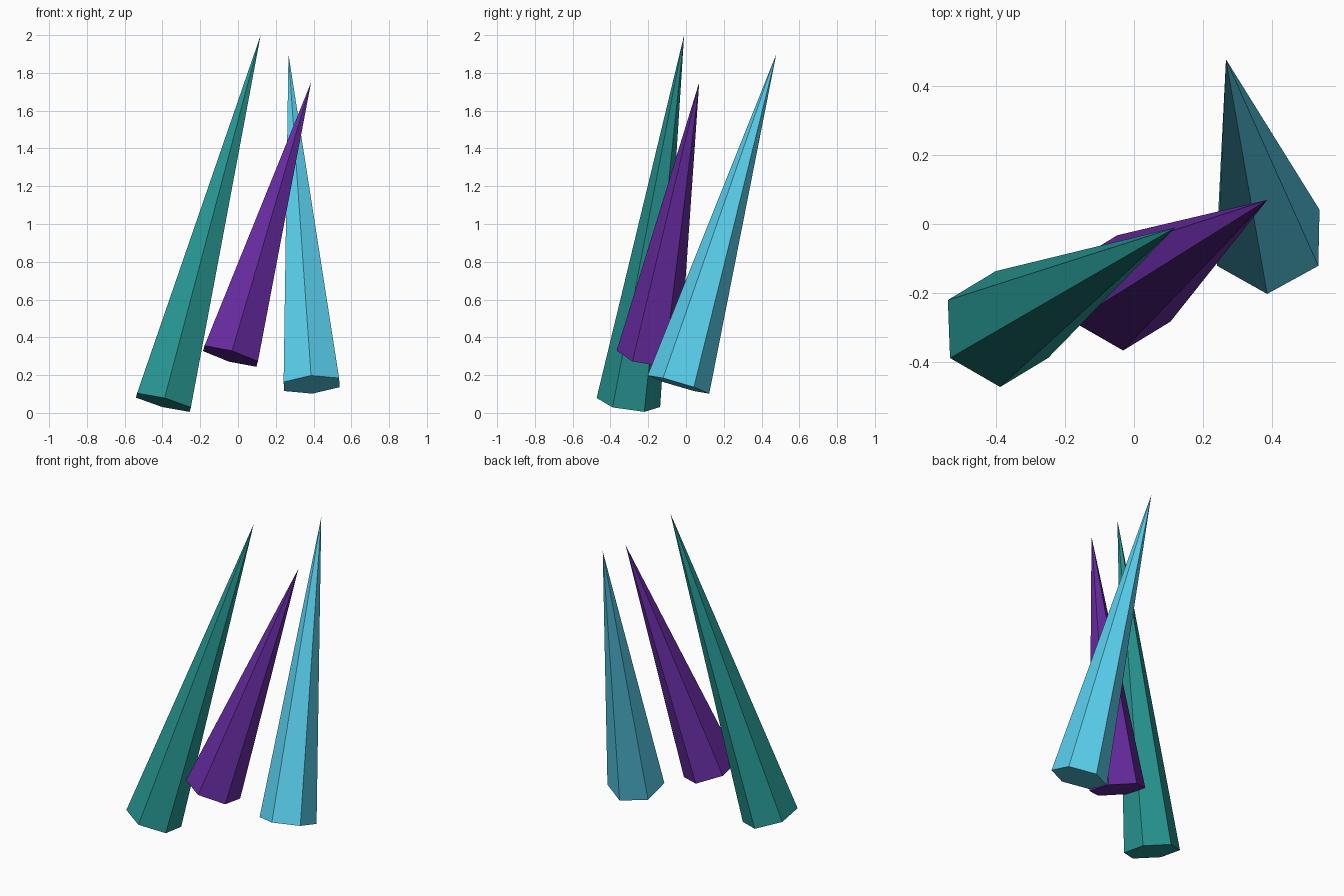
import bpy
import math
from mathutils import Vector

if "Cube" in bpy.data.objects:
    bpy.data.objects.remove(bpy.data.objects["Cube"])


def crystal_spike(name, base, tip, color, radius=0.17):
    """Six-sided flat-shaded cone running from base centre to tip."""
    base, tip = Vector(base), Vector(tip)
    axis = (tip - base).normalized()
    # Tilt about X then Y, without twisting about the spike's own axis
    rotation = (-math.asin(axis.y), math.atan2(axis.x, axis.z), 0)
    bpy.ops.mesh.primitive_cone_add(
        vertices=6, radius1=radius, radius2=0, depth=(tip - base).length,
        location=(base + tip) / 2, rotation=rotation)
    spike = bpy.context.object
    spike.name = name
    mat = bpy.data.materials.new(name + "_color")
    mat.diffuse_color = (*color, 1)
    mat.use_nodes = True
    mat.node_tree.nodes["Principled BSDF"].inputs["Base Color"].default_value = mat.diffuse_color
    spike.data.materials.append(mat)


# Three leaning crystal spikes
crystal_spike("teal_spike", (-0.395, -0.305, 0.055), (0.12, -0.01, 2.0),
              (0.02, 0.305, 0.287))
crystal_spike("purple_spike", (-0.04, -0.20, 0.30), (0.387, 0.07, 1.75),
              (0.133, 0.024, 0.352))
crystal_spike("blue_spike", (0.39, -0.04, 0.15), (0.267, 0.478, 1.90),
              (0.102, 0.631, 0.855))
